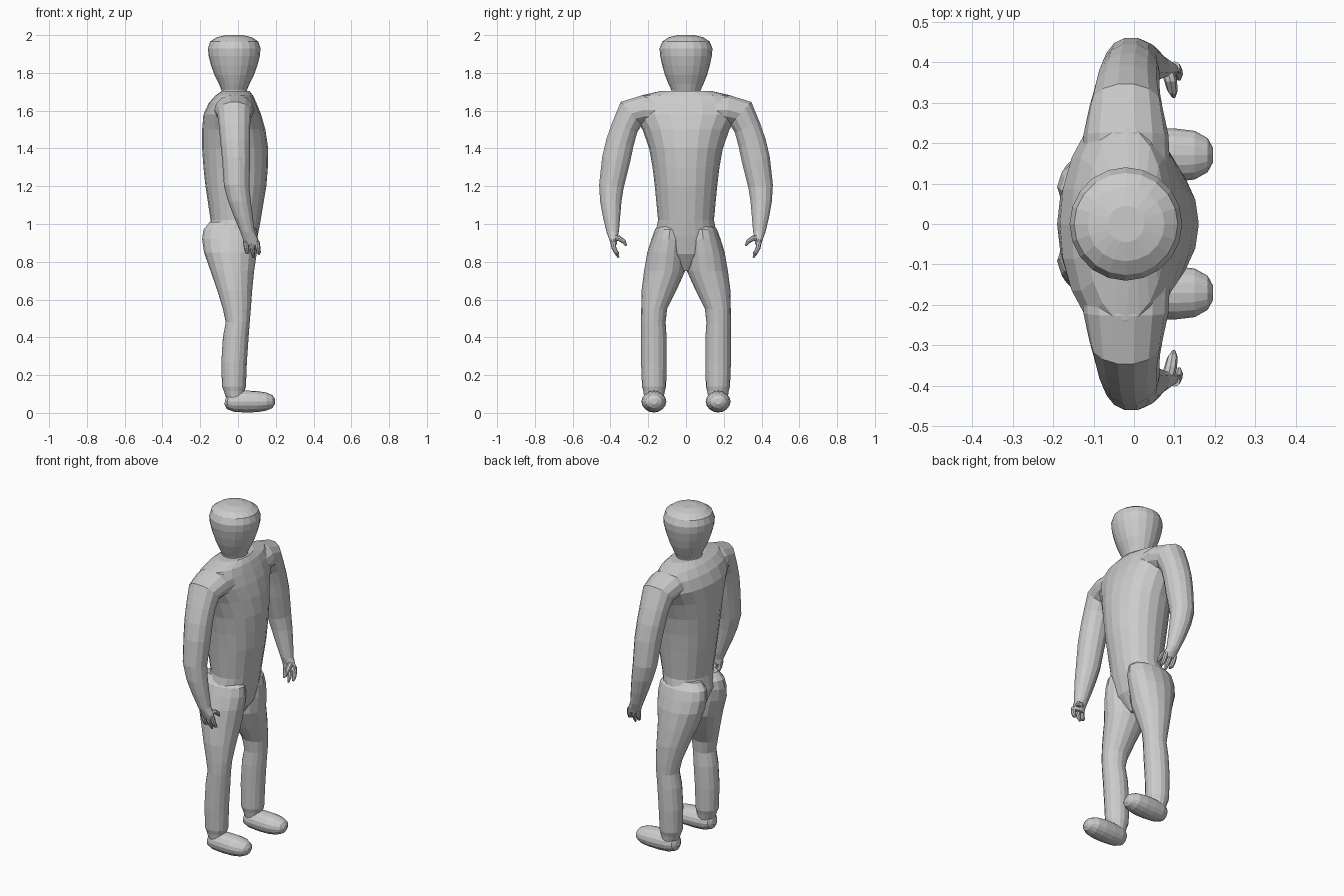
import bpy, bmesh, math
from mathutils import Vector


def loft(name, rows, n=16, u=(1, 0, 0), tilt=True, mirror=False):
    """Skin elliptical rings (x, y, z, half size along u, half size across)."""
    u = Vector(u)
    bm = bmesh.new()
    pts = [Vector(r[:3]) for r in rows]
    rings = []
    for i, (p, r) in enumerate(zip(pts, rows)):
        t = pts[min(i + 1, len(pts) - 1)] - pts[max(i - 1, 0)]
        t = t - u * t.dot(u) if tilt else Vector((0, 0, 1))
        v = t.normalized().cross(u)
        rings.append([bm.verts.new(p + u * r[3] * math.cos(k * math.tau / n)
                                   + v * r[4] * math.sin(k * math.tau / n))
                      for k in range(n)])
    for a, b in zip(rings, rings[1:]):
        for k in range(n):
            bm.faces.new((a[k], a[(k + 1) % n], b[(k + 1) % n], b[k]))
    bm.faces.new(rings[0])
    bm.faces.new(rings[-1])
    if mirror:
        dup = bmesh.ops.duplicate(bm, geom=bm.verts[:] + bm.edges[:] + bm.faces[:])
        for e in dup["geom"]:
            if isinstance(e, bmesh.types.BMVert):
                e.co.y *= -1
    bmesh.ops.recalc_face_normals(bm, faces=bm.faces[:])
    me = bpy.data.meshes.new(name)
    bm.to_mesh(me)
    bm.free()
    ob = bpy.data.objects.new(name, me)
    bpy.context.collection.objects.link(ob)
    return ob


def span(z, x0, x1, y0, y1):
    """Horizontal ring given by its x and y limits."""
    return ((x0 + x1) / 2, (y0 + y1) / 2, z, (x1 - x0) / 2, (y1 - y0) / 2)


# Head
loft("head", [(-.02, 0, z, a, b) for z, a, b in (
    (1.66, .07, .075), (1.71, .068, .078), (1.74, .08, .092), (1.79, .105, .112),
    (1.84, .123, .126), (1.89, .136, .137), (1.93, .139, .140), (1.965, .128, .126),
    (1.988, .095, .092), (2.0, .045, .045))], n=20, tilt=False)

# Torso
loft("torso", [span(z, x0, x1, -w, w) for z, x0, x1, w in (
    (.75, -.05, .02, .02), (.84, -.12, .08, .13), (.94, -.16, .105, .165),
    (1.02, -.145, .12, .148), (1.2, -.172, .15, .165), (1.3, -.183, .158, .177),
    (1.4, -.19, .16, .195), (1.5, -.19, .145, .23), (1.58, -.183, .122, .28),
    (1.64, -.155, .098, .28), (1.68, -.12, .08, .24), (1.705, -.085, .06, .13))],
    n=20, tilt=False)

# Legs
loft("legs", [span(*r) for r in (
    (1.01, -.15, .06, .03, .13), (.97, -.183, .10, .005, .165),
    (.92, -.19, .105, .0, .183), (.85, -.18, .10, .0, .205),
    (.75, -.145, .085, .005, .222), (.65, -.11, .075, .05, .235),
    (.55, -.08, .068, .1, .237), (.48, -.065, .062, .108, .237),
    (.4, -.08, .056, .103, .238), (.27, -.088, .047, .103, .238),
    (.14, -.085, .042, .105, .233), (.115, -.075, .035, .112, .226),
    (.07, -.06, .03, .12, .22))], tilt=False, mirror=True)

# Feet
loft("feet", [(x, .17, z, a, b) for x, z, a, b in (
    (-.068, .065, .02, .02), (-.055, .062, .045, .042), (-.02, .06, .058, .054),
    (.04, .06, .064, .058), (.10, .06, .066, .056), (.15, .06, .06, .048),
    (.182, .06, .042, .034), (.195, .06, .018, .015))],
    u=(0, 1, 0), mirror=True)

# Arms with palms
loft("arms", [
    (-.02, .12, 1.60, .11, .08), (-.02, .22, 1.605, .105, .08),
    (-.02, .29, 1.585, .09, .085), (-.018, .325, 1.51, .082, .073),
    (-.015, .35, 1.43, .078, .076), (-.01, .37, 1.34, .074, .077),
    (-.007, .395, 1.2, .067, .067), (.008, .398, 1.12, .06, .058),
    (.028, .394, 1.04, .05, .047), (.05, .388, .96, .038, .034),
    (.066, .385, .92, .04, .022), (.075, .38, .89, .042, .016)],
    n=14, mirror=True)

# Fingers
for i, (x, tip) in enumerate(((.045, .845), (.075, .822), (.105, .84))):
    loft(f"finger_{i + 1}", [
        (x - .005, .388, .91, .014, .014), (x, .382, .875, .014, .013),
        (x + .004, .37, .85, .012, .011), (x + .006, .357, tip, .005, .005)],
        n=8, mirror=True)

# Thumbs
loft("thumb", [
    (.08, .39, .925, .017, .017), (.09, .355, .925, .016, .014),
    (.095, .33, .908, .013, .012), (.098, .315, .885, .005, .005)],
    n=8, mirror=True)
